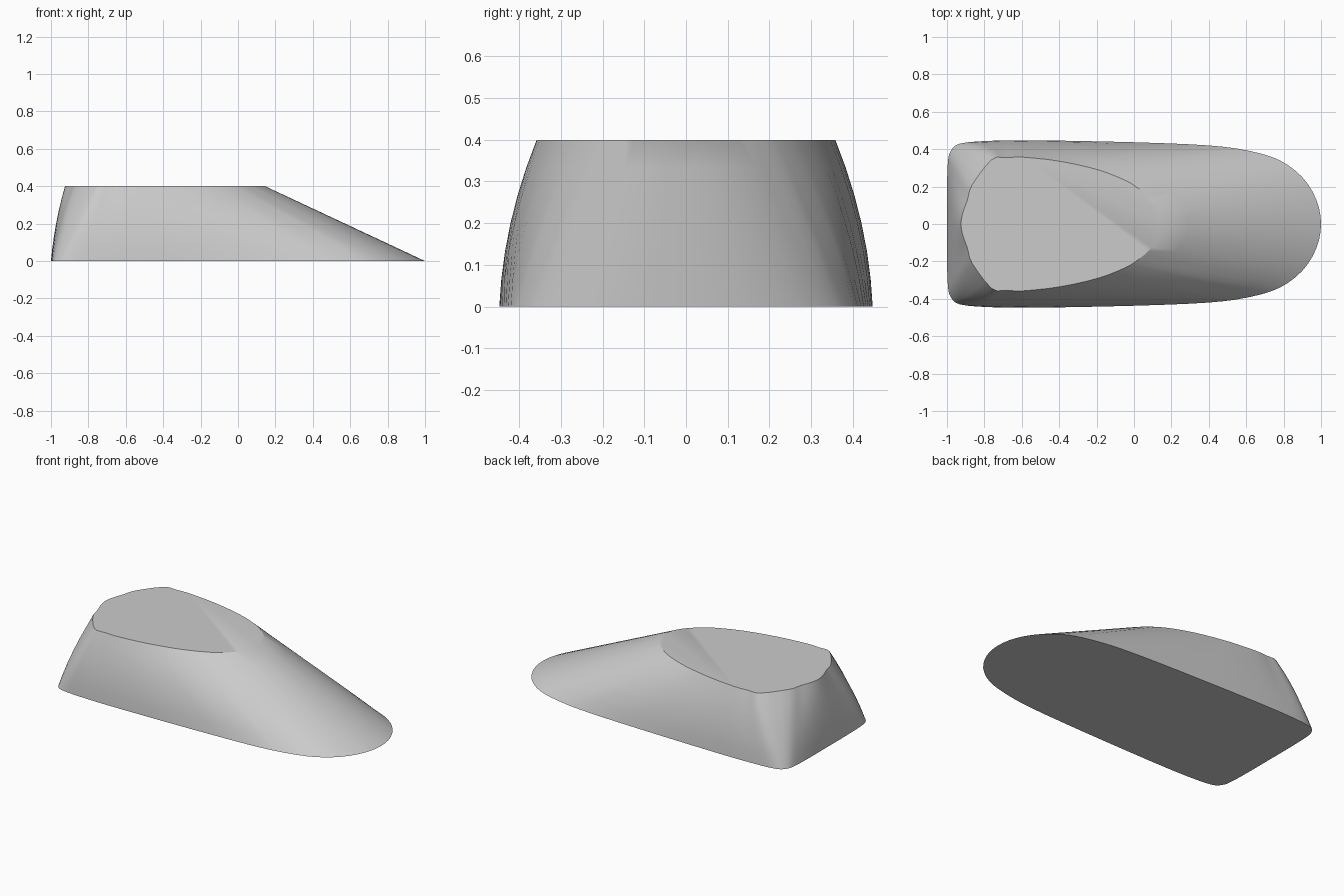
import bpy, bmesh, math
from mathutils import Vector

cube = bpy.data.objects.get("Cube")
if cube:
    bpy.data.objects.remove(cube, do_unlink=True)

HEIGHT, LAYERS, STEPS = 0.4, 6, 3

# Half outlines, tail to nose: base point, matching top point, sideways bulge
base = [(-1, 0), (-1, .18), (-.995, .33), (-.98, .39), (-.93, .43), (-.76, .445),
        (-.5, .447), (0, .437), (.4, .42), (.62, .39), (.78, .34), (.9, .25), (.975, .13), (1, 0)]
top = [(-.925, 0), (-.915, .06), (-.89, .13), (-.865, .21), (-.76, .345), (-.68, .354),
       (-.59, .357), (-.4, .336), (-.2, .292), (-.05, .235), (.03, .185), (.095, .125), (.135, .06), (.145, 0)]
bulge = [.01, .01, .01, .014, .018, .018, .018, .015, .01, .005, 0, 0, 0, 0]


def full_loop(points):
    """Smooth a half outline and mirror it into a closed loop."""
    pts = [Vector(p) for p in points]
    flip = lambda p: Vector((p.x, -p.y))
    pts = [flip(pts[1])] + pts + [flip(pts[-2])]
    half = []
    for a, b, c, d in zip(pts, pts[1:], pts[2:], pts[3:]):
        for s in range(STEPS):
            t = s / STEPS
            half.append(b + (c - a) * t / 2 + (a * 2 - b * 5 + c * 4 - d) * t**2 / 2
                        + (b * 3 - a - c * 3 + d) * t**3 / 2)
    half.append(pts[-2])
    return half + [flip(p) for p in half[-2:0:-1]]


# Body: loft between the outlines, swelling slightly at mid height
low, high = full_loop(base), full_loop(top)
count = len(low)
half_count = count // 2
bm = bmesh.new()
rings = []
for k in range(LAYERS + 1):
    t = k / LAYERS
    ring = []
    for i, (a, b) in enumerate(zip(low, high)):
        j = min(i, count - i) // STEPS
        out = Vector((low[i].y - low[i - 1].y, 0))
        tangent = low[(i + 1) % count] - low[i - 1]
        out = Vector((-tangent.y, tangent.x)).normalized()
        p = a.lerp(b, t) + out * bulge[j] * 4 * t * (1 - t)
        ring.append(bm.verts.new((p.x, p.y, HEIGHT * t)))
    rings.append(ring)
for lower, upper in zip(rings, rings[1:]):
    for i in range(count):
        n = (i + 1) % count
        bm.faces.new((lower[i], lower[n], upper[n], upper[i]))
bm.faces.new(rings[0])

# Top deck: flat rear panel and a front panel that blends into the slope
left, right = 6 * STEPS, count - 11 * STEPS
bm.faces.new(rings[-1][left:right + 1])
bm.faces.new(rings[-1][right:] + rings[-1][:left + 1])
bmesh.ops.recalc_face_normals(bm, faces=bm.faces)

mesh = bpy.data.meshes.new("wedge_body")
bm.to_mesh(mesh)
bm.free()
body = bpy.data.objects.new("wedge_body", mesh)
bpy.context.collection.objects.link(body)

# Single grey colour
grey = bpy.data.materials.new("plain_grey")
grey.use_nodes = True
colour = (0.6, 0.6, 0.6, 1)
grey.diffuse_color = colour
grey.node_tree.nodes["Principled BSDF"].inputs["Base Color"].default_value = colour
mesh.materials.append(grey)

bpy.context.view_layer.objects.active = body
body.select_set(True)
bpy.ops.object.shade_smooth_by_angle(angle=math.radians(30))
